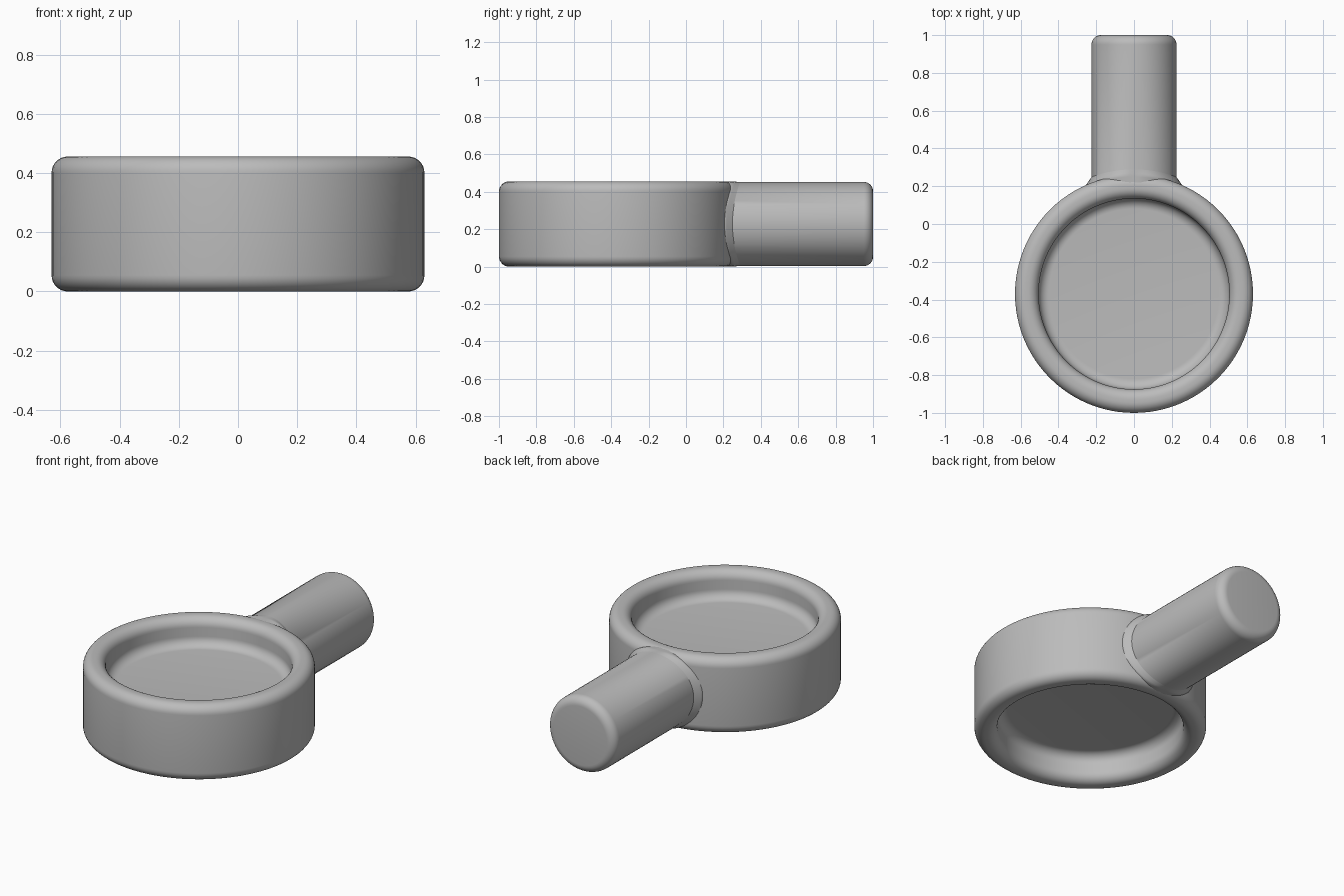
import bpy, bmesh
from math import sin, cos, pi, sqrt, radians

if "Cube" in bpy.data.objects:
    bpy.data.objects.remove(bpy.data.objects["Cube"], do_unlink=True)

H, RING_R, RING_Y = 0.456, 0.63, -0.37
HANDLE_R, MID = 0.225, 0.228

grey = bpy.data.materials.new("plain grey")
grey.use_nodes = True
colour = (0.5, 0.5, 0.5, 1)
grey.diffuse_color = colour
grey.node_tree.nodes["Principled BSDF"].inputs["Base Color"].default_value = colour


def arc(cx, cy, r, start, end, steps=8):
    """Points of a circular fillet in a profile, angles in degrees."""
    angles = [radians(start + (end - start) * i / steps) for i in range(steps + 1)]
    return [(cx + r * cos(a), cy + r * sin(a)) for a in angles]


def skin(name, loops):
    """Join closed loops of points with quads and cap both ends."""
    bm = bmesh.new()
    rows = [[bm.verts.new(p) for p in loop] for loop in loops]
    n = len(rows[0])
    for a, b in zip(rows, rows[1:]):
        for i in range(n):
            j = (i + 1) % n
            bm.faces.new((a[i], a[j], b[j], b[i]))
    bm.faces.new(rows[0])
    bm.faces.new(rows[-1])
    bmesh.ops.recalc_face_normals(bm, faces=bm.faces)
    mesh = bpy.data.meshes.new(name)
    bm.to_mesh(mesh)
    bm.free()
    mesh.materials.append(grey)
    obj = bpy.data.objects.new(name, mesh)
    bpy.context.collection.objects.link(obj)
    bpy.ops.object.select_all(action="DESELECT")
    obj.select_set(True)
    bpy.context.view_layer.objects.active = obj
    bpy.ops.object.shade_smooth_by_angle(angle=radians(35))
    return obj


# Round head: rim with a filleted recess above and below a thin web
F, WALL, WEB = 0.055, 0.505, 0.065


def half_profile(side):
    """From the web centre out to the rim, on the upper (1) or lower (-1) side."""
    pts = arc(WALL - F, WEB + F, F, -90, 0)
    pts += arc(WALL + F, MID - F, F, 180, 90)
    pts += arc(RING_R - F, MID - F, F, 90, 0)
    return [(r, MID + side * z) for r, z in pts]


profile = half_profile(1) + half_profile(-1)[::-1]
turns = [2 * pi * i / 96 for i in range(96)]
skin("round_head", [[(r * cos(t), RING_Y + r * sin(t), z) for t in turns]
                    for r, z in profile])

# Handle: round bar whose base follows the head, with a small fillet at the joint
FLARE, END_F = 0.03, 0.05
loops = []


def handle_loop(y_of, flare=0.0, radius=HANDLE_R):
    loop = []
    for i in range(64):
        a = 2 * pi * i / 64
        r = radius + flare * abs(sin(a))
        x = r * sin(a)
        loop.append((x, y_of(x, abs(sin(a))), MID + r * cos(a)))
    loops.append(loop)


def on_head(x, reach):
    return RING_Y + sqrt(reach * reach - x * x)


handle_loop(lambda x, s: on_head(x, 0.55))
handle_loop(lambda x, s: on_head(x, RING_R - 0.01), FLARE)
for k in range(7):
    t = pi / 2 * k / 6
    handle_loop(lambda x, s: on_head(x, RING_R) + FLARE * sin(t), FLARE * (1 - cos(pi / 2 - t)))
for r, y in arc(HANDLE_R - END_F, 1 - END_F, END_F, 0, 90):
    handle_loop(lambda x, s: y, radius=r)
skin("handle", loops)
